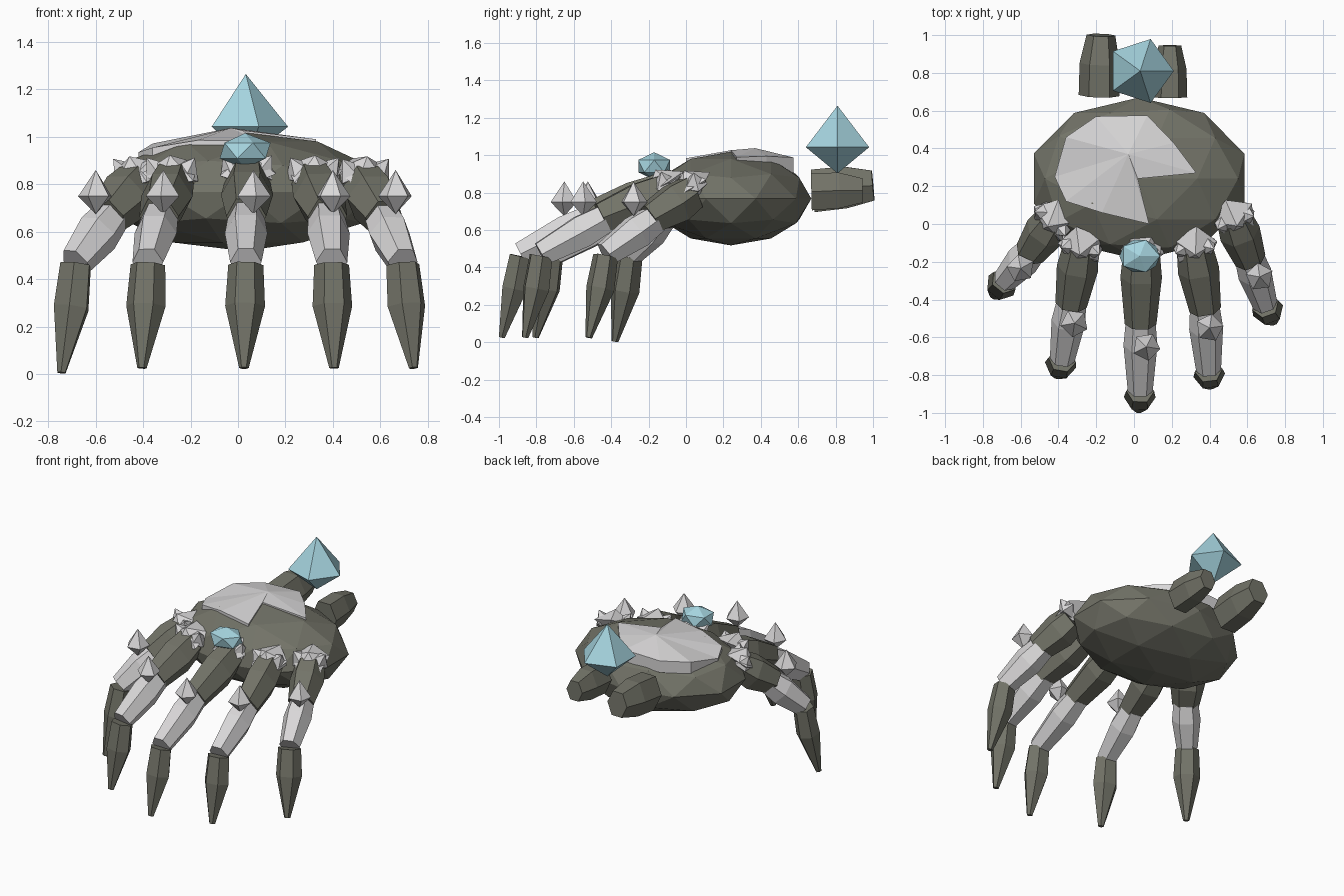
import bpy, bmesh, math
from mathutils import Vector, Matrix

if "Cube" in bpy.data.objects:
    bpy.data.objects.remove(bpy.data.objects["Cube"])


def material(name, rgb):
    m = bpy.data.materials.new(name)
    m.diffuse_color = (*rgb, 1)
    m.use_nodes = True
    m.node_tree.nodes["Principled BSDF"].inputs["Base Color"].default_value = m.diffuse_color
    return m


DARK = material("dark olive stone", (0.170, 0.172, 0.138))
PALE = material("pale grey stone", (0.69, 0.68, 0.685))
BLUE = material("ice blue crystal", (0.38, 0.66, 0.74))


def finish(name, bm, mat):
    bmesh.ops.recalc_face_normals(bm, faces=bm.faces)
    me = bpy.data.meshes.new(name)
    bm.to_mesh(me)
    bm.free()
    me.materials.append(mat)
    ob = bpy.data.objects.new(name, me)
    bpy.context.collection.objects.link(ob)
    return ob


def ball(name, centre, radii, mat, sub):
    bm = bmesh.new()
    bmesh.ops.create_icosphere(bm, subdivisions=sub, radius=1)
    bmesh.ops.scale(bm, vec=radii, verts=bm.verts)
    bmesh.ops.translate(bm, vec=centre, verts=bm.verts)
    return finish(name, bm, mat)


def crystal(name, centre, radius, up, down, mat, turn=0.0, lean=None):
    """Five-sided double pyramid, optionally tipped towards a direction."""
    bm = bmesh.new()
    ring = [bm.verts.new((radius * math.cos(turn + i * math.tau / 5),
                          radius * math.sin(turn + i * math.tau / 5), 0)) for i in range(5)]
    top, low = bm.verts.new((0, 0, up)), bm.verts.new((0, 0, -down))
    for i in range(5):
        bm.faces.new((ring[i], ring[(i + 1) % 5], top))
        bm.faces.new((ring[(i + 1) % 5], ring[i], low))
    if lean:
        rot = Vector((0, 0, 1)).rotation_difference(Vector(lean)).to_matrix()
        bmesh.ops.rotate(bm, matrix=rot, verts=bm.verts)
    bmesh.ops.translate(bm, vec=centre, verts=bm.verts)
    return finish(name, bm, mat)


def limb(name, points, radii, mat, side, flat=1.0):
    """Six-sided tapered bar through the points."""
    bm = bmesh.new()
    pts = [Vector(p) for p in points]
    axis = (pts[-1] - pts[0]).normalized()
    side = (side - axis * side.dot(axis)).normalized()
    other = axis.cross(side)
    rings = []
    for p, r in zip(pts, radii):
        rings.append([bm.verts.new(p + side * r * math.cos(i * math.tau / 6)
                                   + other * r * flat * math.sin(i * math.tau / 6))
                      for i in range(6)])
    for a, b in zip(rings, rings[1:]):
        for i in range(6):
            bm.faces.new((a[i], a[(i + 1) % 6], b[(i + 1) % 6], b[i]))
    bm.faces.new(rings[0])
    bm.faces.new(rings[-1])
    return finish(name, bm, mat)


# Faceted palm body
ball("palm_body", (0.027, 0.24, 0.768), (0.586, 0.43, 0.25), DARK, 2)

# Broken pale plate on the back of the hand: fan with a skirt sunk into the body
outline = [(-0.36, 0.46, 0.972), (-0.20, 0.57, 0.98), (0.07, 0.575, 0.988),
           (0.21, 0.43, 0.995), (0.33, 0.27, 0.99), (0.02, 0.24, 1.027),
           (0.08, 0.0, 0.984), (-0.17, 0.06, 0.986), (-0.36, 0.12, 0.955),
           (-0.42, 0.25, 0.935)]
bm = bmesh.new()
rim = [bm.verts.new(p) for p in outline]
base = [bm.verts.new((x, y, z - 0.08)) for x, y, z in outline]
peak = bm.verts.new((-0.03, 0.37, 1.038))
for i in range(len(rim)):
    j = (i + 1) % len(rim)
    bm.faces.new((rim[i], rim[j], peak))
    bm.faces.new((base[i], base[j], rim[j], rim[i]))
bm.faces.new(base)
finish("back_plate", bm, PALE)

# Fingers: root, middle joint, last joint, tip, middle spike (x, y)
fingers = {
    "thumb": ((-0.43, 0.02, 0.80), (-0.54, -0.14, 0.665), (-0.685, -0.30, 0.46),
              (-0.745, -0.38, 0.005), (-0.60, -0.235)),
    "left_finger": ((-0.28, -0.12, 0.805), (-0.33, -0.41, 0.665), (-0.38, -0.72, 0.46),
                    (-0.405, -0.805, 0.025), (-0.315, -0.525)),
    "middle_finger": ((0.04, -0.13, 0.815), (0.035, -0.51, 0.665), (0.033, -0.885, 0.46),
                      (0.025, -0.985, 0.025), (0.065, -0.65)),
    "right_finger": ((0.32, -0.12, 0.805), (0.375, -0.435, 0.665), (0.395, -0.775, 0.46),
                     (0.405, -0.86, 0.025), (0.40, -0.55)),
    "outer_finger": ((0.53, 0.03, 0.80), (0.61, -0.175, 0.66), (0.695, -0.43, 0.46),
                     (0.74, -0.52, 0.025), (0.665, -0.28)),
}
for k, (name, (a, b, c, d, s)) in enumerate(fingers.items()):
    a, b, c, d = map(Vector, (a, b, c, d))
    out = Vector((c.x - a.x, c.y - a.y, 0)).normalized()
    side = out.cross(Vector((0, 0, 1)))
    limb(name + "_upper", (a, a.lerp(b, 0.4), b + out * 0.02), (0.095, 0.11, 0.084), DARK,
         side, 1.08)
    limb(name + "_lower", (b - out * 0.01, b.lerp(c, 0.35), c + Vector((0, 0, 0.012))),
         (0.077, 0.09, 0.066), PALE, side, 1.1)
    limb(name + "_claw", (c, c.lerp(d, 0.4) - out * 0.008, d), (0.074, 0.084, 0.02), DARK,
         side, 0.9)
    # Spike on the middle joint and rough crystals on the root knuckle
    crystal(name + "_spike", (*s, 0.75), 0.075, 0.11, 0.075, PALE, 0.5 + k * 0.3)
    knuckle = a + Vector((0, 0, 0.045))
    crystal(name + "_knuckle", knuckle, 0.125, 0.085, 0.08, PALE, k * 0.5,
            (out.x * 0.6, out.y * 0.6, 1))
    for sign in (-1, 1):
        crystal(name + "_knuckle_shard", knuckle + side * 0.06 * sign, 0.065,
                0.08, 0.07, PALE, k, side * 0.7 * sign + Vector((0, 0, 1)) + out * 0.4)

# Blue gem above the middle knuckle
ball("knuckle_gem", (0.03, -0.17, 0.942), (0.12, 0.1, 0.074), BLUE, 1)

# Wrist stubs behind the palm
across = Vector((1, 0, 0))
limb("left_wrist_stub", ((-0.185, 0.68, 0.81), (-0.182, 0.85, 0.828), (-0.175, 1.0, 0.838)),
     (0.108, 0.106, 0.076), DARK, across, 1.22)
limb("right_wrist_stub", ((0.19, 0.67, 0.805), (0.19, 0.82, 0.812), (0.19, 0.945, 0.812)),
     (0.092, 0.088, 0.06), DARK, across, 1.25)

# Large crystal standing over the wrist
crystal("wrist_crystal", (0.033, 0.81, 1.043), 0.178, 0.222, 0.14, BLUE)
